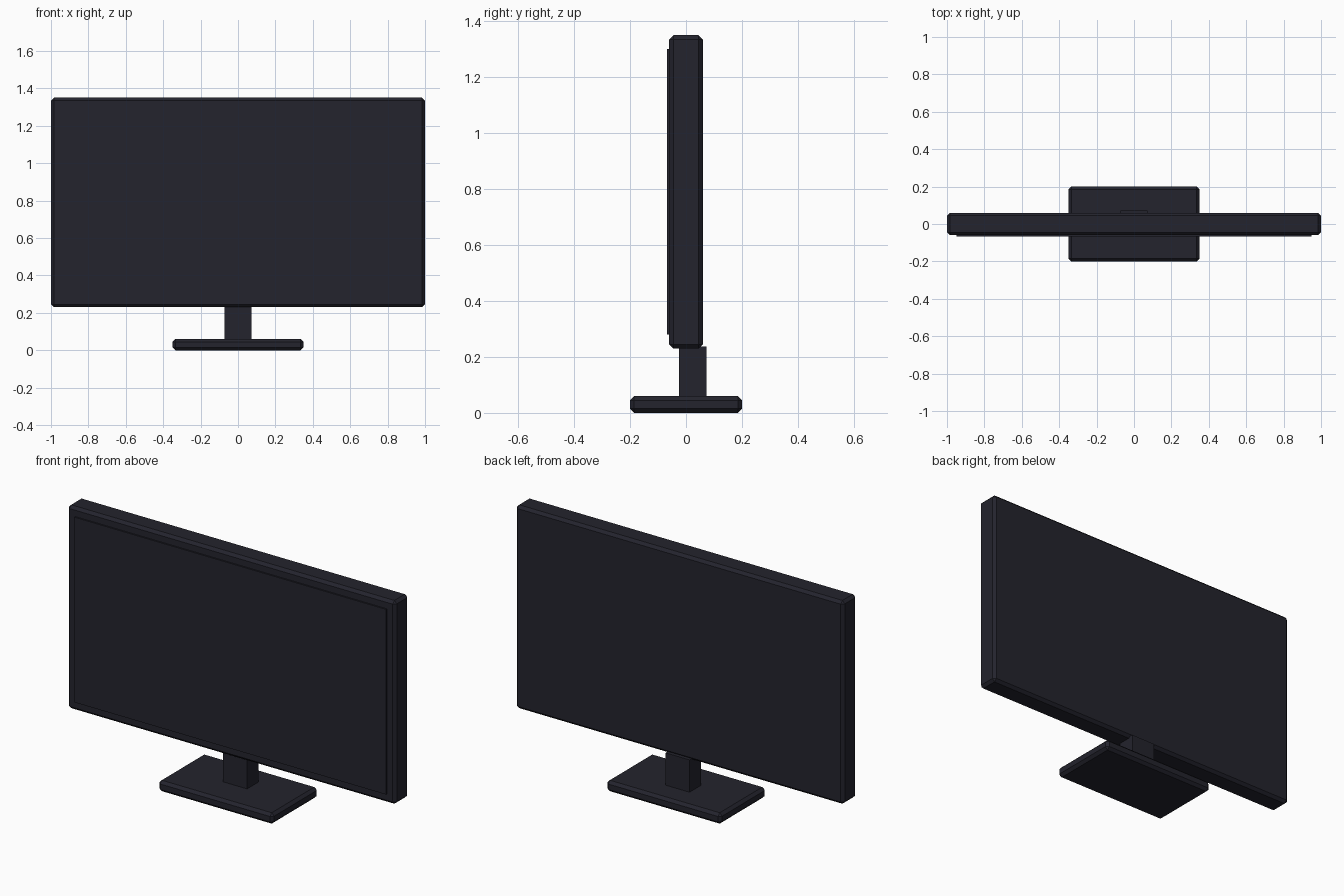
import bpy

if "Cube" in bpy.data.objects:
    bpy.data.objects.remove(bpy.data.objects["Cube"])

# One dark plastic colour for the whole monitor
dark = bpy.data.materials.new("dark_plastic")
dark.diffuse_color = (0.017, 0.017, 0.026, 1)
dark.use_nodes = True
dark.node_tree.nodes["Principled BSDF"].inputs["Base Color"].default_value = dark.diffuse_color


def box(name, lo, hi, bevel=0.0):
    """Box between two corners, with an optional chamfer."""
    mid = [(a + b) / 2 for a, b in zip(lo, hi)]
    bpy.ops.mesh.primitive_cube_add(size=1, location=mid)
    ob = bpy.context.object
    ob.name = name
    ob.scale = [b - a for a, b in zip(lo, hi)]
    bpy.ops.object.transform_apply(location=False, rotation=False, scale=True)
    ob.data.materials.append(dark)
    if bevel:
        mod = ob.modifiers.new("chamfer", 'BEVEL')
        mod.width = bevel
        mod.segments = 1
    return ob


# Display housing and the raised screen panel on its front
box("housing", (-1, -0.06, 0.23), (1, 0.06, 1.35), 0.015)
box("screen", (-0.95, -0.068, 0.28), (0.95, -0.055, 1.30))

# Stand
box("neck", (-0.073, -0.025, 0.05), (0.073, 0.073, 0.238))
box("base", (-0.35, -0.2, 0), (0.35, 0.2, 0.06), 0.015)
